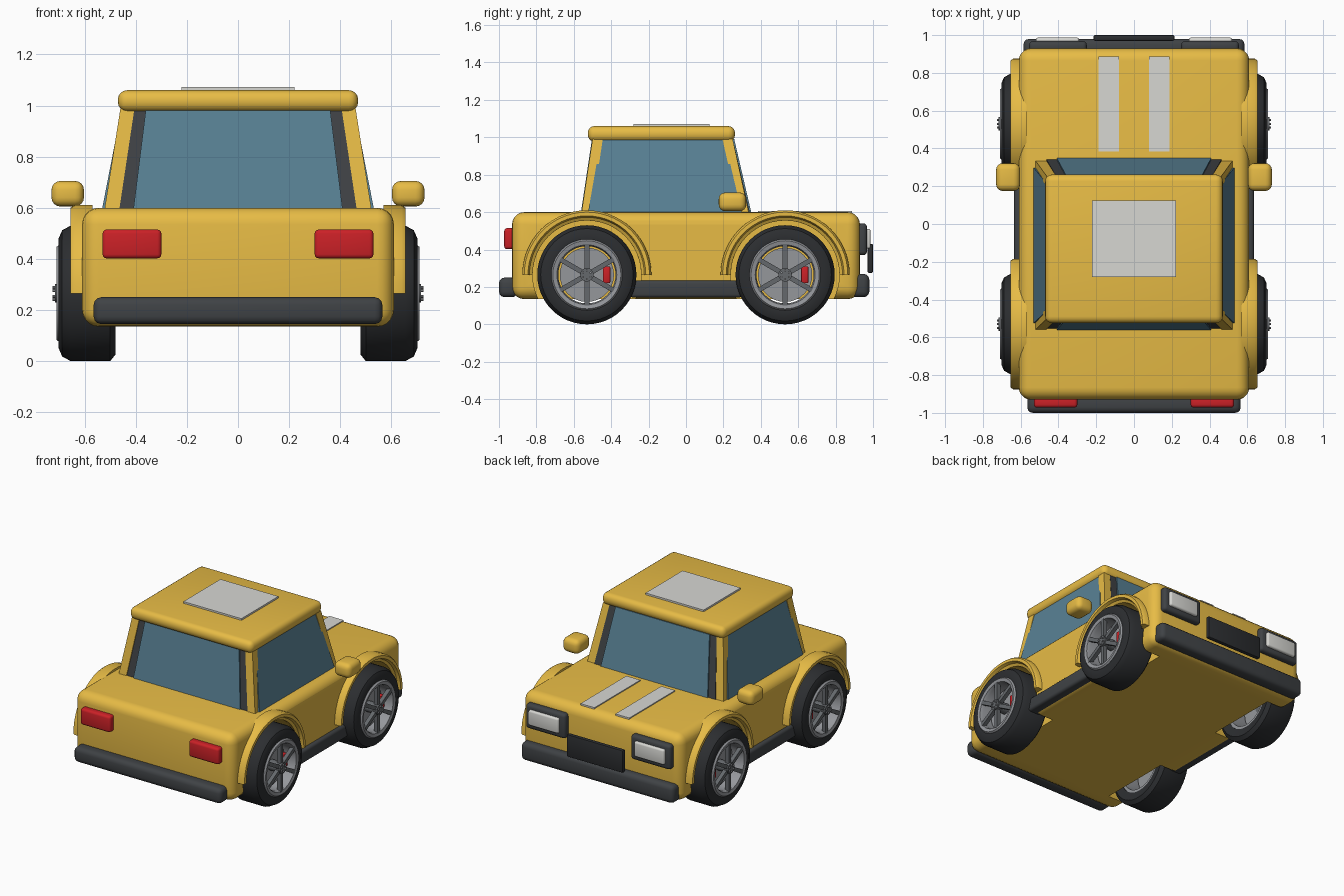
import bpy, bmesh
from math import pi, cos, sin
from mathutils import Matrix, Vector

if "Cube" in bpy.data.objects:
    bpy.data.objects.remove(bpy.data.objects["Cube"])


def mat(name, r, g, b):
    m = bpy.data.materials.new(name)
    m.diffuse_color = (r, g, b, 1)
    m.use_nodes = True
    m.node_tree.nodes["Principled BSDF"].inputs["Base Color"].default_value = m.diffuse_color
    return m


YELLOW = mat("yellow_paint", 0.80, 0.50, 0.06)
DARK = mat("dark_trim", 0.05, 0.055, 0.06)
RUBBER = mat("rubber", 0.025, 0.027, 0.03)
GLASS = mat("glass", 0.10, 0.22, 0.30)
RED = mat("red", 0.60, 0.015, 0.02)
PALE = mat("pale_grey", 0.68, 0.68, 0.65)
METAL = mat("metal", 0.30, 0.31, 0.33)
STEEL = mat("spoke_grey", 0.13, 0.14, 0.15)


def finish(bm, name, material, smooth=True):
    bmesh.ops.recalc_face_normals(bm, faces=bm.faces)
    me = bpy.data.meshes.new(name)
    bm.to_mesh(me)
    bm.free()
    ob = bpy.data.objects.new(name, me)
    bpy.context.collection.objects.link(ob)
    me.materials.append(material)
    if smooth:
        shade(ob)
    return ob


def shade(ob):
    bpy.ops.object.select_all(action='DESELECT')
    ob.select_set(True)
    bpy.context.view_layer.objects.active = ob
    bpy.ops.object.shade_smooth_by_angle(angle=0.6)


def box(name, x, y, z, material, bevel=0.0, seg=3):
    """Box from (min, max) ranges, optionally rounded."""
    bm = bmesh.new()
    c = Vector(((x[0] + x[1]) / 2, (y[0] + y[1]) / 2, (z[0] + z[1]) / 2))
    s = Vector((abs(x[1] - x[0]), y[1] - y[0], z[1] - z[0]))
    bmesh.ops.create_cube(bm, size=1, matrix=Matrix.Translation(c) @ Matrix.Diagonal(s).to_4x4())
    if bevel:
        bmesh.ops.bevel(bm, geom=bm.edges[:], offset=bevel, segments=seg, profile=0.5, affect='EDGES')
    return finish(bm, name, material)


def frustum(name, low, high, z, material, sx=1):
    """Tapered block between two rectangles (x0, x1, y0, y1)."""
    bm = bmesh.new()
    for (x0, x1, y0, y1), h in ((low, z[0]), (high, z[1])):
        for px, py in ((x0, y0), (x1, y0), (x1, y1), (x0, y1)):
            bm.verts.new((px * sx, py, h))
    bmesh.ops.convex_hull(bm, input=bm.verts[:])
    bmesh.ops.dissolve_limit(bm, angle_limit=0.001, verts=bm.verts[:], edges=bm.edges[:])
    return finish(bm, name, material, False)


def lathe(name, profile, sx, cy, cz, material, n=48, arc=2 * pi):
    """Revolve a closed (x, radius) profile about the axle; a partial arc gets end caps."""
    bm = bmesh.new()
    full = arc > 6.28
    rings = []
    for i in range(n if full else n + 1):
        a = arc * i / n
        rings.append([bm.verts.new((sx * x, cy + r * cos(a), cz + r * sin(a))) for x, r in profile])
    k = len(profile)
    for i in range(n):
        a, b = rings[i], rings[(i + 1) % len(rings)]
        for j in range(k):
            bm.faces.new((a[j], a[(j + 1) % k], b[(j + 1) % k], b[j]))
    if not full:
        bm.faces.new(rings[0])
        bm.faces.new(rings[-1])
    return finish(bm, name, material)


def disc(name, x, r, sx, cy, cz, material, n=32):
    bm = bmesh.new()
    m = Matrix.Translation((sx * (x[0] + x[1]) / 2, cy, cz)) @ Matrix.Rotation(pi / 2, 4, 'Y')
    bmesh.ops.create_cone(bm, cap_ends=True, segments=n, radius1=r, radius2=r, depth=x[1] - x[0], matrix=m)
    return finish(bm, name, material)


SIDES = (("right", 1), ("left", -1))
AXLES = (("plus", 0.53), ("minus", -0.53))
WZ = 0.265

# Lower body with four wheel wells cut out
body = box("body", (-0.61, 0.61), (-0.93, 0.93), (0.135, 0.6), YELLOW, 0.065, 5)
for _, sx in SIDES:
    for _, wy in AXLES:
        cutter = disc("well_cutter", (0.45, 0.80), 0.29, sx, wy, WZ, YELLOW, 48)
        cutter.hide_render = True
        mod = body.modifiers.new("well", 'BOOLEAN')
        mod.operation, mod.object, mod.solver = 'DIFFERENCE', cutter, 'EXACT'
        bpy.context.view_layer.objects.active = body
        bpy.ops.object.modifier_apply(modifier=mod.name)
        bpy.data.objects.remove(cutter)
shade(body)

# Cabin: dark core, framed end windows, side windows, pillars, roof
CZ = (0.59, 0.99)
frustum("cabin_core", (-0.505, 0.505, -0.54, 0.325), (-0.425, 0.425, -0.475, 0.235), CZ, DARK)
for name, y0, y1, s in (("rear", -0.555, -0.495, -1), ("windshield", 0.343, 0.25, 1)):
    for part, w0, w1, out, m in (("frame", 0.465, 0.41, 0.0, DARK), ("glass", 0.41, 0.36, 0.008, GLASS)):
        a, b = y0 + s * out, y1 + s * out
        frustum(name + "_" + part, (-w0, w0, min(a, a - s * 0.04), max(a, a - s * 0.04)),
                (-w1, w1, min(b, b - s * 0.04), max(b, b - s * 0.04)), CZ, m)
for side, sx in SIDES:
    frustum(side + "_side_glass", (0.49, 0.533, -0.525, 0.30), (0.41, 0.455, -0.455, 0.205), CZ, GLASS, sx)
    for end, (a0, a1, b0, b1) in (("rear", (-0.56, -0.505, -0.5, -0.445)), ("front", (0.285, 0.337, 0.195, 0.25))):
        frustum(side + "_" + end + "_pillar", (0.465, 0.523, a0, a1), (0.405, 0.46, b0, b1), CZ, YELLOW, sx)
box("roof", (-0.47, 0.47), (-0.525, 0.262), (0.977, 1.06), YELLOW, 0.036, 4)
box("roof_panel", (-0.222, 0.222), (-0.28, 0.125), (1.05, 1.072), PALE)

# Bumpers and grille
box("rear_bumper", (-0.565, 0.565), (-1.0, -0.9), (0.145, 0.25), DARK, 0.03)
box("front_bumper", (-0.585, 0.585), (0.88, 0.98), (0.145, 0.27), DARK, 0.03)
box("grille", (-0.215, 0.215), (0.97, 1.0), (0.275, 0.43), RUBBER, 0.008, 2)

for side, sx in SIDES:
    # Lights, stripe, mirror and sill on each side
    def sided(name, x, *rest):
        box(side + "_" + name, tuple(sorted((x[0] * sx, x[1] * sx))), *rest)
    sided("tail_light", (0.30, 0.53), (-0.972, -0.915), (0.402, 0.515), RED, 0.016)
    sided("headlight_housing", (0.25, 0.555), (0.91, 0.968), (0.37, 0.54), DARK, 0.02)
    sided("headlight_lens", (0.29, 0.52), (0.95, 0.987), (0.405, 0.51), PALE, 0.012)
    sided("bonnet_stripe", (0.08, 0.187), (0.385, 0.887), (0.59, 0.607), PALE)
    sided("mirror", (0.603, 0.73), (0.175, 0.322), (0.605, 0.705), YELLOW, 0.035, 4)
    sided("sill", (0.54, 0.635), (-0.30, 0.30), (0.143, 0.235), DARK, 0.018)

    for end, wy in AXLES:
        tag = side + "_" + end + "_"
        # Stepped wheel arch
        lathe(tag + "wheel_arch", [(0.57, 0.345), (0.64, 0.345), (0.655, 0.335), (0.655, 0.315),
              (0.635, 0.307), (0.625, 0.29), (0.57, 0.29)], sx, wy, WZ, YELLOW, 28, pi)
        # Tyre, rim, brake
        lathe(tag + "tyre", [(0.49, 0.185), (0.48, 0.24), (0.50, WZ), (0.655, WZ), (0.688, 0.247),
              (0.702, 0.215), (0.698, 0.185)], sx, wy, WZ, RUBBER)
        lathe(tag + "rim", [(0.495, 0.19), (0.70, 0.19), (0.71, 0.182), (0.705, 0.16), (0.685, 0.153),
              (0.495, 0.165)], sx, wy, WZ, METAL)
        disc(tag + "brake_disc", (0.60, 0.625), 0.145, sx, wy, WZ, METAL)
        box(tag + "brake_caliper", tuple(sorted((0.59 * sx, 0.665 * sx))), (wy + 0.085, wy + 0.125),
            (0.22, 0.31), RED, 0.006, 2)
        disc(tag + "hub", (0.60, 0.717), 0.036, sx, wy, WZ, STEEL, 24)
        # Six spokes and six bolts
        sp, bo = bmesh.new(), bmesh.new()
        for i in range(6):
            turn = Matrix.Translation((0, wy, WZ)) @ Matrix.Rotation(i * pi / 3, 4, 'X')
            bmesh.ops.create_cube(sp, size=1, matrix=turn @ Matrix.Translation((sx * 0.694, 0, 0.09))
                                  @ Matrix.Diagonal((0.028, 0.026, 0.15, 1)))
            bmesh.ops.create_cone(bo, cap_ends=True, segments=8, radius1=0.006, radius2=0.006, depth=0.016,
                                  matrix=turn @ Matrix.Translation((sx * 0.718, 0, 0.023))
                                  @ Matrix.Rotation(pi / 2, 4, 'Y'))
        finish(sp, tag + "spokes", STEEL, False)
        finish(bo, tag + "wheel_bolts", METAL)
